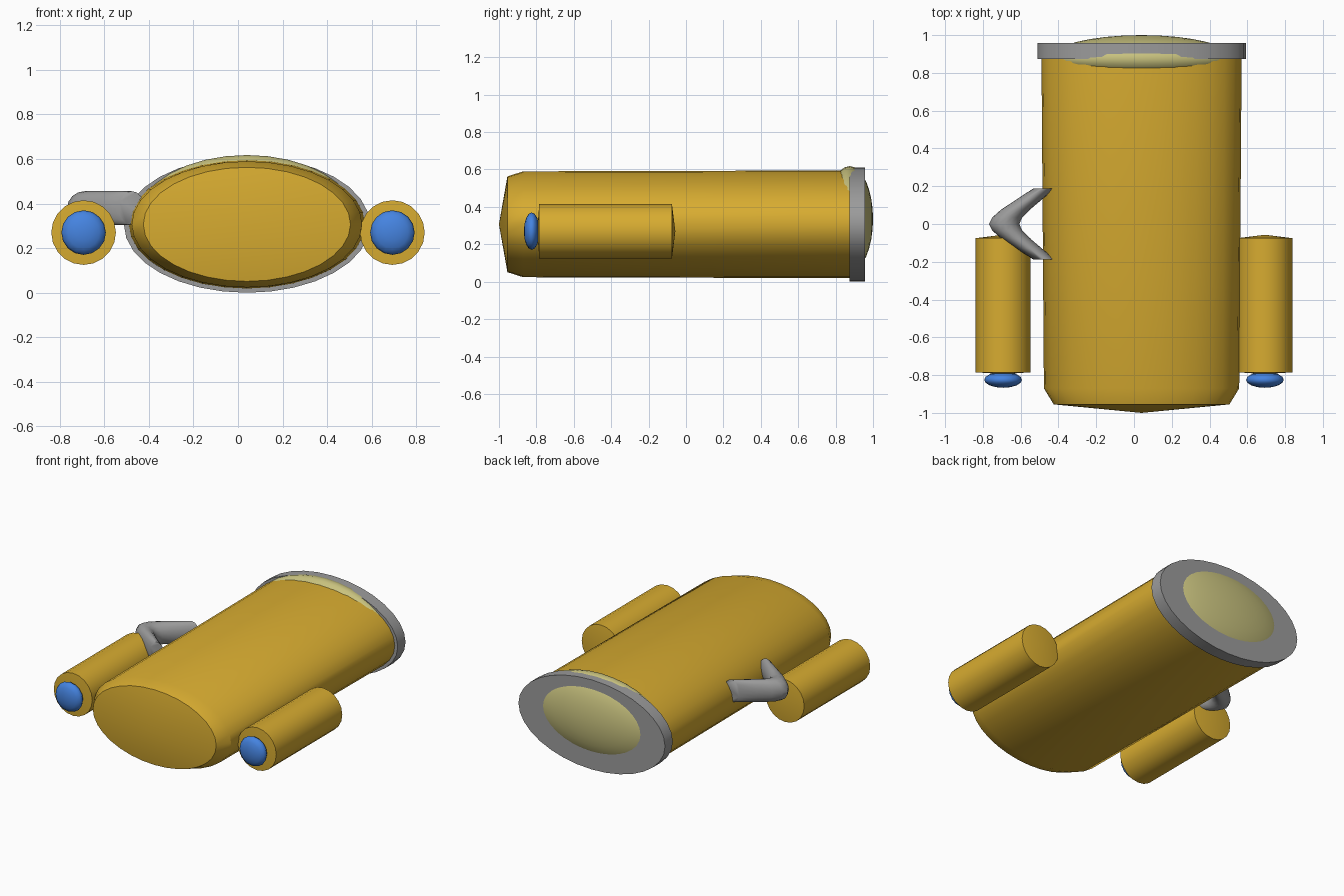
import bpy, bmesh, math

if "Cube" in bpy.data.objects:
    bpy.data.objects.remove(bpy.data.objects["Cube"])


def material(name, rgb):
    m = bpy.data.materials.new(name)
    m.diffuse_color = (*rgb, 1.0)
    m.use_nodes = True
    m.node_tree.nodes["Principled BSDF"].inputs["Base Color"].default_value = m.diffuse_color
    return m


YELLOW = material("golden yellow", (0.68, 0.41, 0.03))
GREY = material("mid grey", (0.33, 0.33, 0.33))
PALE = material("pale yellow", (0.58, 0.54, 0.21))
BLUE = material("lens blue", (0.06, 0.23, 0.75))


def finish(name, bm, mat, angle):
    bmesh.ops.recalc_face_normals(bm, faces=bm.faces[:])
    me = bpy.data.meshes.new(name)
    bm.to_mesh(me)
    bm.free()
    me.materials.append(mat)
    ob = bpy.data.objects.new(name, me)
    bpy.context.collection.objects.link(ob)
    bpy.ops.object.select_all(action='DESELECT')
    ob.select_set(True)
    bpy.context.view_layer.objects.active = ob
    bpy.ops.object.shade_smooth_by_angle(angle=math.radians(angle))
    return ob


def loft(name, rings, mat, sides, tips=(None, None), angle=35):
    """Skin elliptical rings (x, y, z, half width, half height) stacked along y.
    Each end closes flat, or to a shallow point at the y given in tips."""
    bm = bmesh.new()
    loops = []
    for x, y, z, a, b in rings:
        loops.append([bm.verts.new((x + a * math.cos(2 * math.pi * i / sides), y,
                                    z + b * math.sin(2 * math.pi * i / sides)))
                      for i in range(sides)])
    for p, q in zip(loops, loops[1:]):
        for i in range(sides):
            j = (i + 1) % sides
            bm.faces.new((p[i], p[j], q[j], q[i]))
    for k, tip in zip((0, -1), tips):
        if tip is None:
            bm.faces.new(loops[k])
        else:
            c = bm.verts.new((rings[k][0], tip, rings[k][2]))
            for i in range(sides):
                bm.faces.new((loops[k][i], loops[k][(i + 1) % sides], c))
    return finish(name, bm, mat, angle)


def ellipsoid(name, centre, half, mat, u, v):
    """Squashed sphere with its poles along y."""
    bm = bmesh.new()
    bmesh.ops.create_uvsphere(bm, u_segments=u, v_segments=v, radius=1)
    for vert in bm.verts:
        x, y, z = vert.co
        vert.co = (centre[0] + half[0] * x, centre[1] - half[1] * z,
                   centre[2] + half[2] * y)
    return finish(name, bm, mat, 60)


# Main oval body with a chamfered front and shallow pointed cap
CX = 0.04
loft("body", [(CX, -0.955, 0.307, 0.465, 0.256),
              (CX, -0.87, 0.307, 0.517, 0.283),
              (CX, 0.90, 0.307, 0.530, 0.288)],
     YELLOW, 32, tips=(-1.0, None), angle=30)

# Grey collar round the rear end
loft("rear_rim", [(CX, 0.873, 0.305, 0.552, 0.305),
                  (CX, 0.957, 0.305, 0.552, 0.305)], GREY, 32)

# Pale lens, bulging through the rim at the back and the top
ellipsoid("rear_lens", (CX, 0.875, 0.335), (0.49, 0.125, 0.283), PALE, 32, 16)

# Side pods with blue front lenses
for side, sx in (("left", -1), ("right", 1)):
    x = 0.693 * sx
    loft(side + "_pod", [(x, -0.785, 0.27, 0.145, 0.145),
                         (x, -0.075, 0.27, 0.145, 0.145)],
         YELLOW, 20, tips=(-0.795, -0.057))
    ellipsoid(side + "_pod_lens", (x, -0.825, 0.27), (0.1, 0.042, 0.1), BLUE, 16, 8)

# Bent side handle: y, inner x and outer x for one half, mirrored in y
half = [(0.187, -0.42, -0.535), (0.13, -0.487, -0.622), (0.075, -0.552, -0.705),
        (0.035, -0.592, -0.75), (0.0, -0.607, -0.767)]
stations = half + [(-y, i, o) for y, i, o in half[-2::-1]]
loft("side_handle", [((i + o) / 2, y, 0.38, (i - o) / 2, 0.076)
                     for y, i, o in stations], GREY, 16, angle=50)
